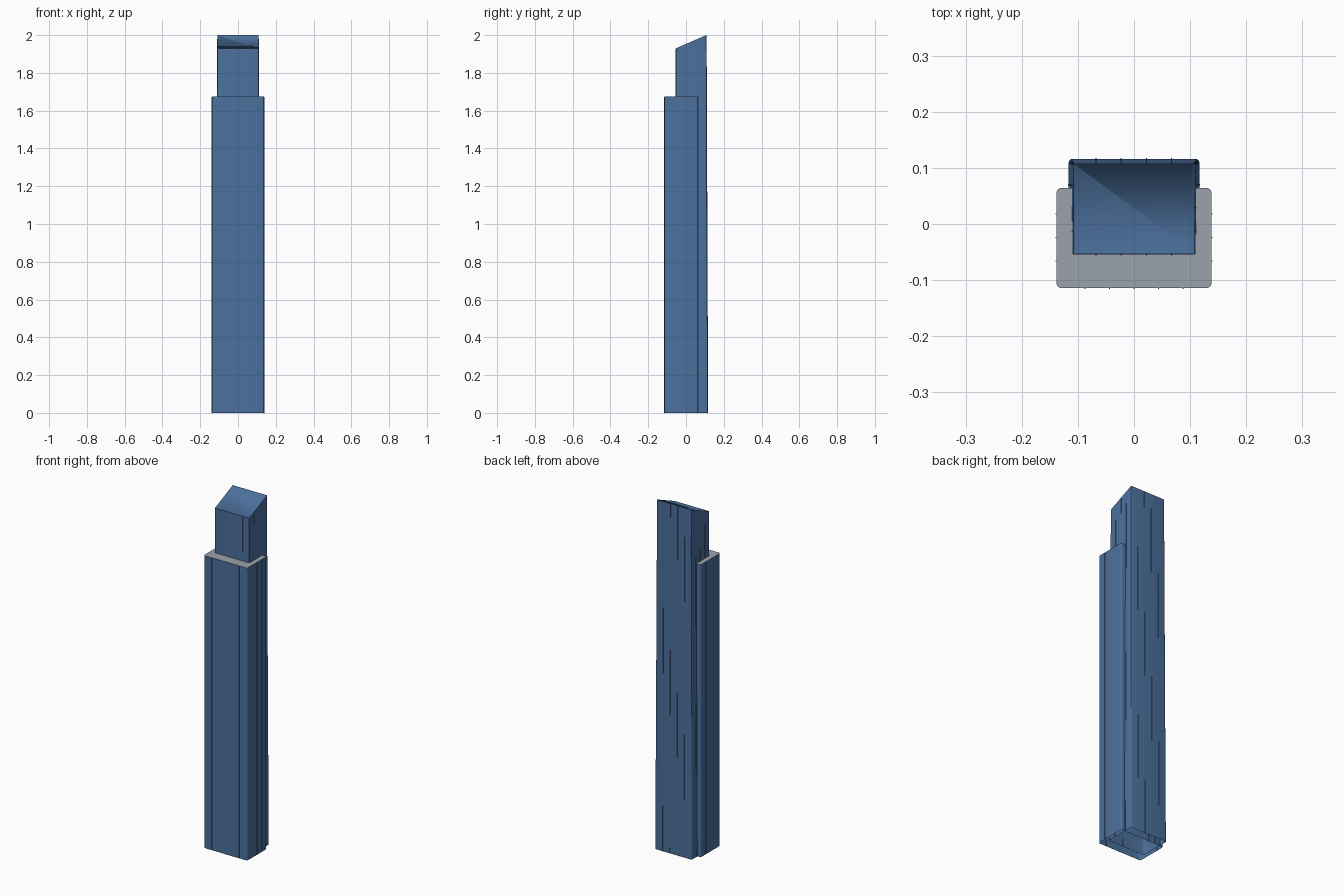
import bpy, bmesh, math

cube = bpy.data.objects.get("Cube")
if cube:
    bpy.data.objects.remove(cube, do_unlink=True)


def material(name, rgb):
    m = bpy.data.materials.new(name)
    m.use_nodes = True
    m.diffuse_color = (*rgb, 1)
    m.node_tree.nodes["Principled BSDF"].inputs["Base Color"].default_value = (*rgb, 1)
    return m


blue = material("blue glass", (0.072, 0.164, 0.34))
grey = material("grey roof", (0.32, 0.36, 0.405))


def finish(bm, name, mats, smooth=True):
    bmesh.ops.recalc_face_normals(bm, faces=bm.faces)
    me = bpy.data.meshes.new(name)
    bm.to_mesh(me)
    bm.free()
    for m in mats:
        me.materials.append(m)
    ob = bpy.data.objects.new(name, me)
    bpy.context.collection.objects.link(ob)
    if smooth:
        bpy.ops.object.select_all(action='DESELECT')
        ob.select_set(True)
        bpy.context.view_layer.objects.active = ob
        bpy.ops.object.shade_smooth_by_angle(angle=math.radians(35))
    return ob


def rounded_rect(hx, hy, cy, r, seg=4):
    pts = []
    for q, (sx, sy) in enumerate([(1, 1), (-1, 1), (-1, -1), (1, -1)]):
        for i in range(seg + 1):
            a = math.pi / 2 * (q + i / seg)
            pts.append((sx * (hx - r) + r * math.cos(a),
                        cy + sy * (hy - r) + r * math.sin(a)))
    return pts


def shell(bottom, top, top_z):
    """Walls between two outlines, open below and closed above."""
    bm = bmesh.new()
    lo = [bm.verts.new((x, y, 0)) for x, y in bottom]
    hi = [bm.verts.new((x, y, top_z(y))) for x, y in top]
    n = len(lo)
    for i in range(n):
        j = (i + 1) % n
        bm.faces.new((lo[i], lo[j], hi[j], hi[i]))
    cap = bm.faces.new(hi)
    return bm, cap


# Front block with a flat grey roof
BX, BY, BC, BH = 0.138, 0.089, -0.025, 1.675
outline = rounded_rect(BX, BY, BC, 0.008)
bm, cap = shell(outline, outline, lambda y: BH)
cap.material_index = 1
finish(bm, "front_block", [blue, grey])

# Rear tower, slightly tapered, with a sloping roof
TC = 0.0272
low, high = (0.1165, 0.0885), (0.109, 0.0805)


def roof_z(y):
    return 2 - 0.07 * (TC + high[1] - y) / (2 * high[1])


bm, cap = shell(rounded_rect(*low, TC, 0.006), rounded_rect(*high, TC, 0.002), roof_z)
bm.normal_update()
bmesh.ops.inset_region(bm, faces=[cap], thickness=0.003, depth=-0.002)
finish(bm, "rear_tower", [blue])


# Thin vertical fins on the facades
def fin(bm, pos, axis, sign, d0, d1, c, top_z):
    w, out, deep = 0.001, 0.0015, 0.001
    rings = []
    for d, at_top in ((d0, False), (d1, True)):
        ring = []
        for t, o in ((-w, -deep), (w, -deep), (w, out), (-w, out)):
            if axis == 'x':
                x, y = sign * (d + o), pos + t
            else:
                x, y = pos + t, c + sign * (d + o)
            ring.append(bm.verts.new((x, y, top_z(y) if at_top else 0)))
        rings.append(ring)
    a, b = rings
    for i in range(4):
        j = (i + 1) % 4
        bm.faces.new((a[i], a[j], b[j], b[i]))
    bm.faces.new(a)
    bm.faces.new(b)


def fins(name, xs, ys, lower, upper, c, top_z):
    bm = bmesh.new()
    for s in (-1, 1):
        for x in xs:
            fin(bm, x, 'y', s, lower[1], upper[1], c, top_z)
        for y in ys:
            fin(bm, y, 'x', s, lower[0], upper[0], c, top_z)
    finish(bm, name, [blue], smooth=False)


fins("block_fins", [i * 0.0435 for i in range(-2, 3)], [0.018, -0.024, -0.066],
     (BX, BY), (BX, BY), BC, lambda y: BH - 0.002)
fins("tower_fins", [-0.068, -0.023, 0.022, 0.067], [0.07, 0.029, -0.0125],
     low, high, TC, lambda y: min(roof_z(y), 2) - 0.004)
